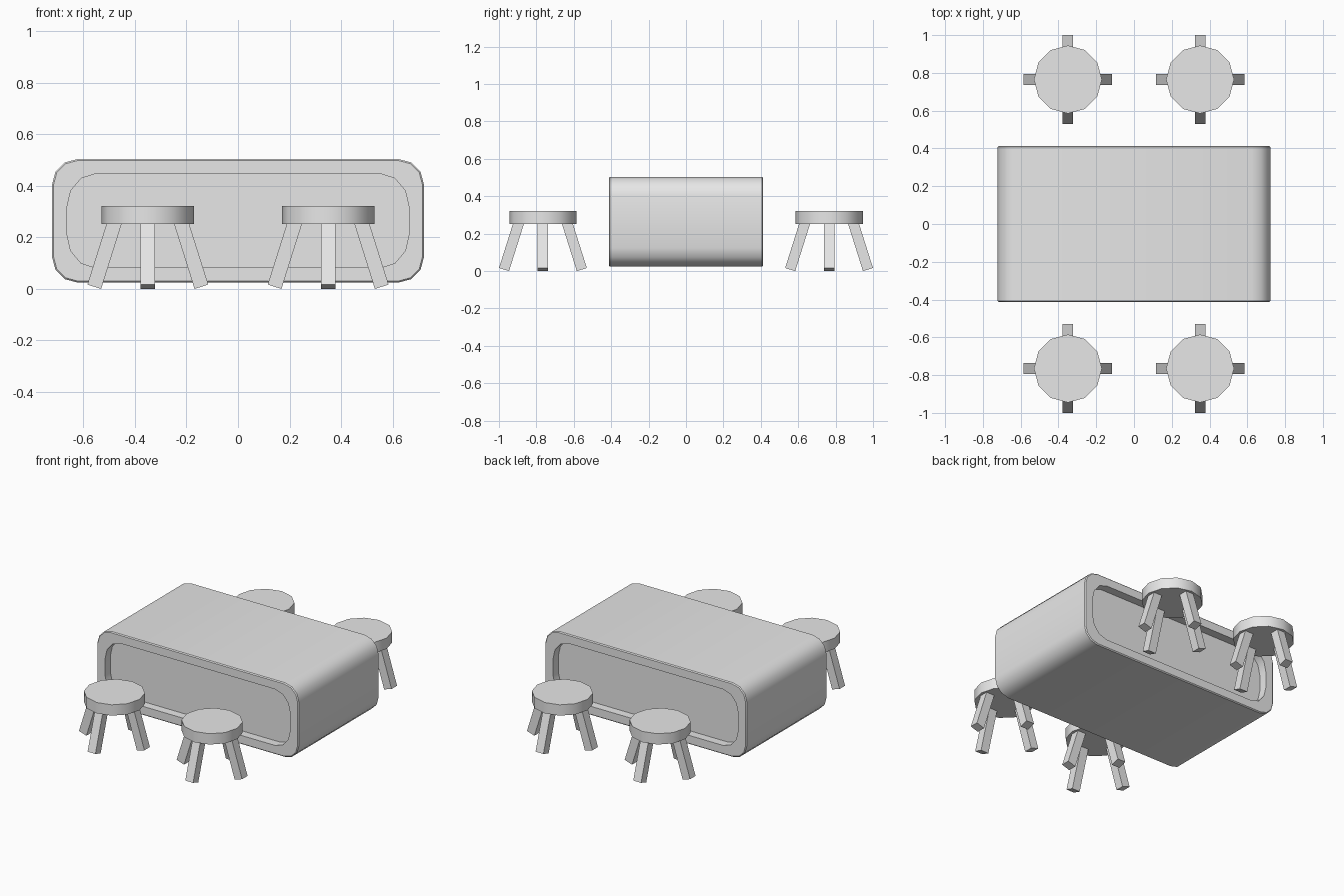
import bpy, bmesh
from math import sin, cos, pi, radians
from mathutils import Matrix, Vector

cube = bpy.data.objects.get("Cube")
if cube:
    bpy.data.objects.remove(cube)

GREY = (0.8, 0.8, 0.8, 1)
grey = bpy.data.materials.new("light_grey")
grey.use_nodes = True
grey.diffuse_color = GREY
grey.node_tree.nodes["Principled BSDF"].inputs["Base Color"].default_value = GREY


def finish(bm, name):
    bmesh.ops.recalc_face_normals(bm, faces=bm.faces)
    mesh = bpy.data.meshes.new(name)
    bm.to_mesh(mesh)
    bm.free()
    mesh.materials.append(grey)
    obj = bpy.data.objects.new(name, mesh)
    bpy.context.collection.objects.link(obj)
    bpy.ops.object.select_all(action='DESELECT')
    obj.select_set(True)
    bpy.context.view_layer.objects.active = obj
    bpy.ops.object.shade_smooth_by_angle(angle=radians(35))
    return obj


def rounded_ring(bm, y, half_w, half_h, rx, rz, mid_z, steps=3):
    """Rounded rectangle of vertices in the XZ plane at depth y."""
    ring = []
    for q, (sx, sz) in enumerate([(1, 1), (-1, 1), (-1, -1), (1, -1)]):
        for i in range(steps + 1):
            a = (q + i / steps) * pi / 2
            ring.append(bm.verts.new((sx * (half_w - rx) + rx * cos(a), y,
                                      mid_z + sz * (half_h - rz) + rz * sin(a))))
    return ring


# Table body: rounded block with a recessed panel at each end
MID, DEPTH, RECESS, EDGE = 0.264, 0.413, 0.055, 0.006
INNER = (0.664, 0.182, 0.11, 0.13)
OUTER = (0.722, 0.24, 0.1, 0.1)
RIM = tuple(v - EDGE for v in OUTER)
half = [(DEPTH - RECESS, INNER), (DEPTH, INNER), (DEPTH, RIM), (DEPTH - EDGE, OUTER)]
layers = [(-y, s) for y, s in half] + half[::-1]
bm = bmesh.new()
rings = [rounded_ring(bm, y, *s, MID) for y, s in layers]
for a, b in zip(rings, rings[1:]):
    for i in range(len(a)):
        j = (i + 1) % len(a)
        bm.faces.new((a[i], a[j], b[j], b[i]))
bm.faces.new(rings[0])
bm.faces.new(rings[-1])
finish(bm, "table_body")


def stool(x, y, tag):
    # Round seat
    bm = bmesh.new()
    bmesh.ops.create_cone(bm, cap_ends=True, segments=12, radius1=0.18, radius2=0.18,
                          depth=0.07, matrix=Matrix.Translation((x, y, 0.286)))
    finish(bm, "stool_seat_" + tag)

    # Four splayed square legs
    bm = bmesh.new()
    tilt, length, width = radians(17.5), 0.275, 0.056
    foot = Vector((0.208, 0, 0.008))
    for k in range(4):
        m = (Matrix.Translation((x, y, 0)) @ Matrix.Rotation(k * pi / 2, 4, 'Z')
             @ Matrix.Translation(foot) @ Matrix.Rotation(-tilt, 4, 'Y')
             @ Matrix.Translation((0, 0, length / 2))
             @ Matrix.Diagonal((width, width, length, 1)))
        bmesh.ops.create_cube(bm, size=1, matrix=m)
    finish(bm, "stool_legs_" + tag)


for sy, end in ((-1, "front"), (1, "back")):
    for sx, side in ((-1, "right"), (1, "left")):
        stool(sx * 0.35, sy * 0.765, end + "_" + side)
